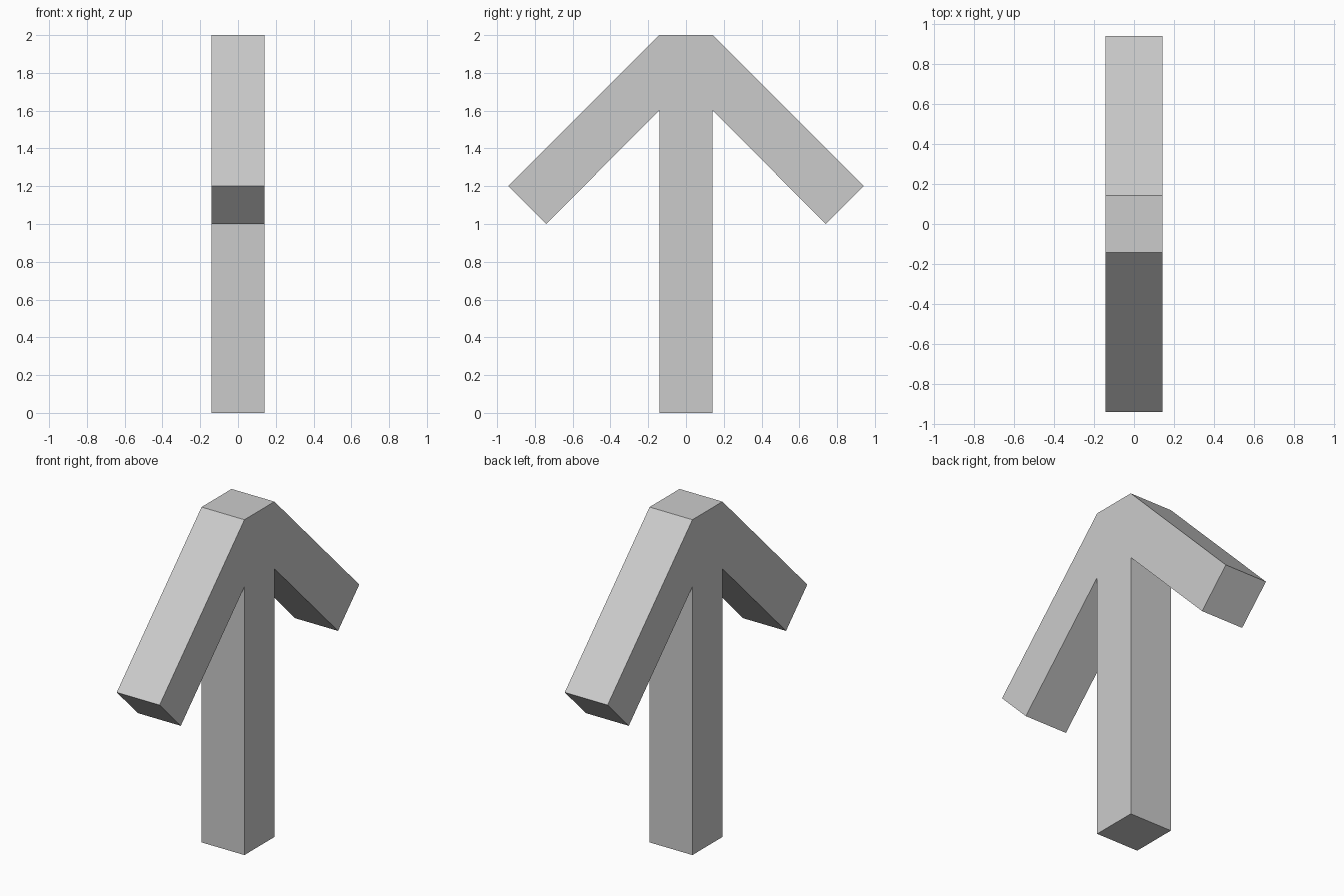
import bpy
import bmesh
from mathutils import Vector

cube = bpy.data.objects.get("Cube")
if cube:
    bpy.data.objects.remove(cube, do_unlink=True)

HALF = 0.1414  # half the beam thickness

# Single plain grey
grey = bpy.data.materials.new("light_grey")
grey.use_nodes = True
colour = (0.6, 0.6, 0.6, 1)
grey.diffuse_color = colour
grey.node_tree.nodes["Principled BSDF"].inputs["Base Color"].default_value = colour

# Half outline in (y, z): foot, armpit, arm tip, shoulder
right_side = [(HALF, 0), (HALF, 1.6), (0.741, 1.0), (0.941, 1.2), (HALF, 2)]
outline = right_side + [(-y, z) for y, z in reversed(right_side)]

# Post with two sloping arms, extruded across x
bm = bmesh.new()
face = bm.faces.new([bm.verts.new((-HALF, y, z)) for y, z in outline])
extruded = bmesh.ops.extrude_face_region(bm, geom=[face], use_keep_orig=True)
far_verts = [v for v in extruded["geom"] if isinstance(v, bmesh.types.BMVert)]
bmesh.ops.translate(bm, verts=far_verts, vec=Vector((2 * HALF, 0, 0)))
bmesh.ops.recalc_face_normals(bm, faces=bm.faces[:])

mesh = bpy.data.meshes.new("arrow_post")
bm.to_mesh(mesh)
bm.free()
mesh.materials.append(grey)
post = bpy.data.objects.new("arrow_post", mesh)
bpy.context.collection.objects.link(post)
